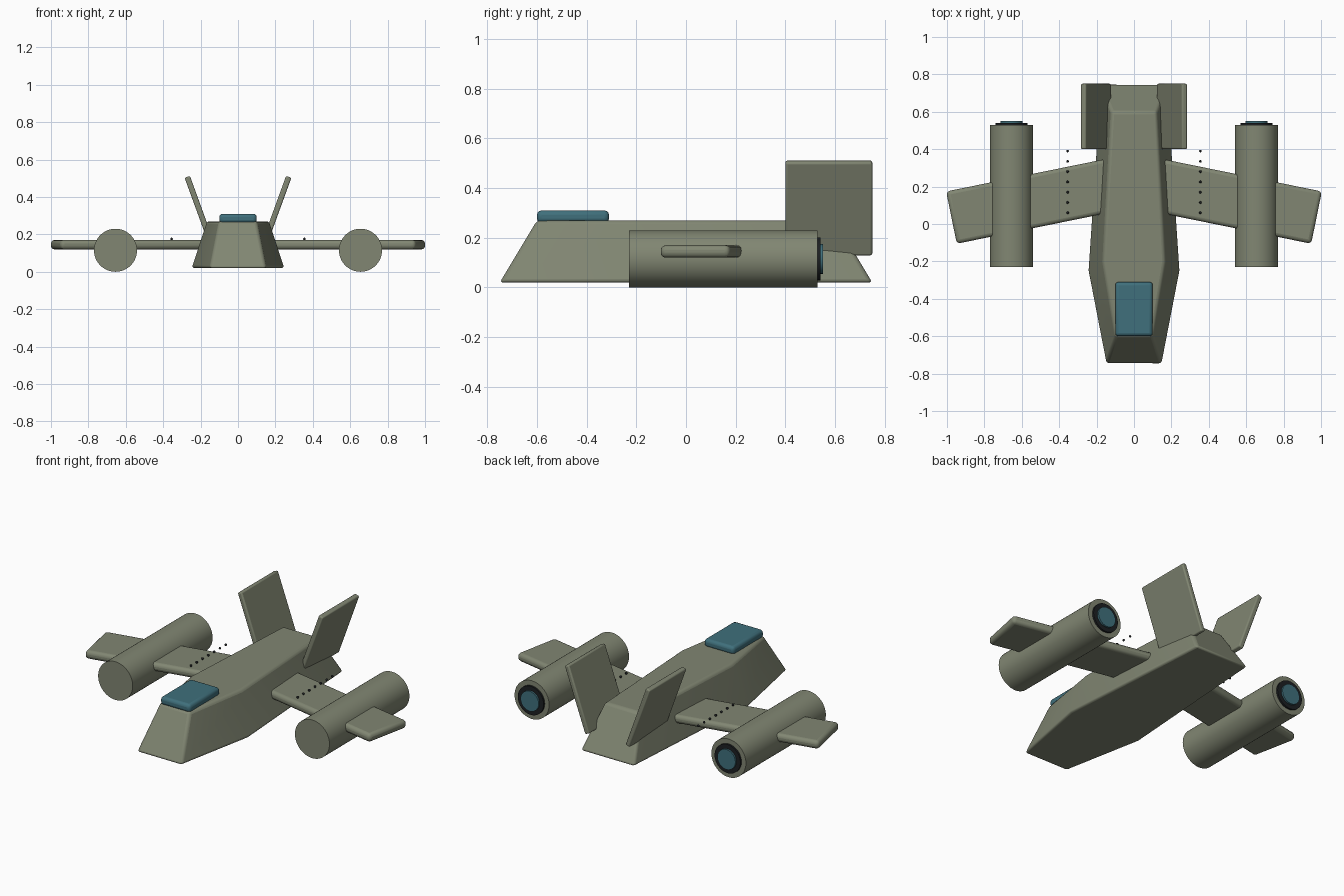
import bpy, bmesh, math
from mathutils import Matrix

if "Cube" in bpy.data.objects:
    bpy.data.objects.remove(bpy.data.objects["Cube"])


def material(name, rgb):
    m = bpy.data.materials.new(name)
    m.diffuse_color = (*rgb, 1)
    m.use_nodes = True
    m.node_tree.nodes["Principled BSDF"].inputs["Base Color"].default_value = m.diffuse_color
    return m


OLIVE = material("olive", (0.22, 0.24, 0.17))
TEAL = material("teal", (0.05, 0.16, 0.20))
DARK = material("dark", (0.012, 0.014, 0.016))


def finish(bm, name, mat, bevel=0):
    bmesh.ops.recalc_face_normals(bm, faces=bm.faces)
    me = bpy.data.meshes.new(name)
    bm.to_mesh(me)
    bm.free()
    ob = bpy.data.objects.new(name, me)
    bpy.context.collection.objects.link(ob)
    me.materials.append(mat)
    if bevel:
        mod = ob.modifiers.new("bevel", 'BEVEL')
        mod.width, mod.segments, mod.limit_method = bevel, 3, 'ANGLE'
    bpy.ops.object.select_all(action='DESELECT')
    bpy.context.view_layer.objects.active = ob
    ob.select_set(True)
    bpy.ops.object.shade_smooth_by_angle(angle=math.radians(35))
    return ob


def box(name, loc, size, mat, bevel, axis='Z', angle=0):
    bm = bmesh.new()
    m = (Matrix.Translation(loc) @ Matrix.Rotation(math.radians(angle), 4, axis)
         @ Matrix.Diagonal((*size, 1)))
    bmesh.ops.create_cube(bm, size=1, matrix=m)
    return finish(bm, name, mat, bevel)


def cylinder(name, x, z, r, y0, y1, mat):
    bm = bmesh.new()
    m = Matrix.Translation((x, (y0 + y1) / 2, z)) @ Matrix.Rotation(math.pi / 2, 4, 'X')
    bmesh.ops.create_cone(bm, cap_ends=True, segments=48, radius1=r, radius2=r,
                          depth=y1 - y0, matrix=m)
    return finish(bm, name, mat)


# Hull: six-sided outline, narrowed towards the top
half = [(0.15, -0.75), (0.247, -0.25), (0.18, 0.75)]
outline = half + [(-x, y) for x, y in reversed(half)]
bm = bmesh.new()
low = [bm.verts.new((x, y, 0.02)) for x, y in outline]
top = [bm.verts.new((x * 0.67, y * 0.8, 0.27)) for x, y in outline]
bm.faces.new(low)
bm.faces.new(top)
for i in range(6):
    j = (i + 1) % 6
    bm.faces.new((low[i], low[j], top[j], top[i]))
finish(bm, "hull", OLIVE, 0.015)

# Canopy
box("canopy", (0, -0.455, 0.285), (0.2, 0.29, 0.05), TEAL, 0.018)

for s, side in ((1, "right"), (-1, "left")):
    # Swept wing
    box(side + "_wing", (s * 0.53, 0.125, 0.145), (0.91, 0.285, 0.05), OLIVE, 0.02,
        'Z', -s * 11.5)
    # Tail fin leaning outwards
    box(side + "_tail_fin", (s * 0.203, 0.575, 0.32), (0.03, 0.35, 0.4), OLIVE, 0.008,
        'Y', s * 20)
    # Engine pod with exhaust
    cylinder(side + "_engine", s * 0.655, 0.115, 0.115, -0.23, 0.53, OLIVE)
    cylinder(side + "_nozzle_ring", s * 0.655, 0.115, 0.086, 0.5, 0.541, DARK)
    cylinder(side + "_exhaust_glow", s * 0.655, 0.115, 0.06, 0.5, 0.552, TEAL)
    # Row of rivets over the wing
    bm = bmesh.new()
    for i in range(7):
        bmesh.ops.create_uvsphere(bm, u_segments=10, v_segments=6, radius=0.007,
                                  matrix=Matrix.Translation((s * 0.355, 0.06 + i * 0.055, 0.176)))
    finish(bm, side + "_rivets", DARK)
